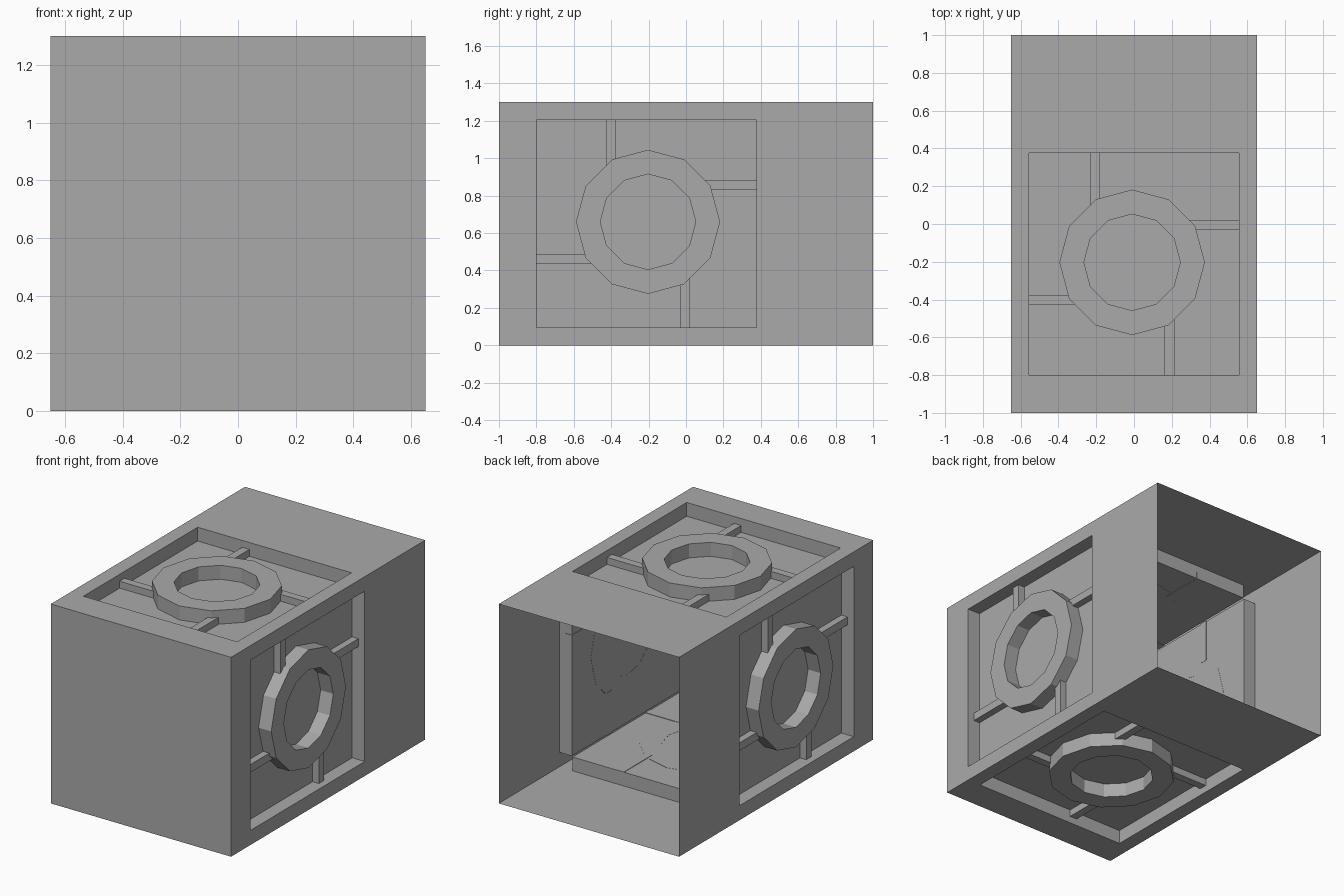
import bpy, bmesh
from math import pi, cos, sin
from mathutils import Matrix, Vector

cube = bpy.data.objects.get("Cube")
if cube:
    bpy.data.objects.remove(cube, do_unlink=True)

HALF = 0.65                       # half of the square cross-section
DEPTH = 0.09                      # recess depth
U0, U1, Y0, Y1 = -0.555, 0.555, -0.80, 0.377   # recess limits
CX, CY = -0.01, -0.203            # ring centre on each side

grey = bpy.data.materials.new("plain_grey")
grey.diffuse_color = (0.4, 0.4, 0.4, 1)
grey.use_nodes = True
grey.node_tree.nodes["Principled BSDF"].inputs["Base Color"].default_value = (0.4, 0.4, 0.4, 1)


def finish(bm, name):
    mesh = bpy.data.meshes.new(name)
    bm.to_mesh(mesh)
    bm.free()
    mesh.materials.append(grey)
    obj = bpy.data.objects.new(name, mesh)
    bpy.context.collection.objects.link(obj)
    return obj


def side_matrix(k):
    """Places a side modelled face-up onto one of the four long sides."""
    return Matrix.Translation((0, 0, HALF)) @ Matrix.Rotation(k * pi / 2, 4, 'Y')


def rect(bm, u0, u1, y0, y1, w):
    return [bm.verts.new((u, y, w)) for u, y in ((u0, y0), (u1, y0), (u1, y1), (u0, y1))]


def bridge(bm, a, b):
    n = len(a)
    for i in range(n):
        j = (i + 1) % n
        bm.faces.new((a[i], a[j], b[j], b[i]))


# Sheet shell: four recessed sides and a closed front, open at the back
bm = bmesh.new()
for k in range(4):
    outer = rect(bm, -HALF, HALF, -1, 1, HALF)
    rim = rect(bm, U0, U1, Y0, Y1, HALF)
    floor = rect(bm, U0, U1, Y0, Y1, HALF - DEPTH)
    bridge(bm, outer, rim)
    bridge(bm, rim, floor)
    bm.faces.new(floor)
    bmesh.ops.transform(bm, matrix=side_matrix(k), verts=outer + rim + floor)
corners = ((-HALF, 0), (HALF, 0), (HALF, 2 * HALF), (-HALF, 2 * HALF))
bm.faces.new([bm.verts.new((x, -1, z)) for x, z in corners])
bmesh.ops.remove_doubles(bm, verts=bm.verts, dist=0.0005)
finish(bm, "shell")


def make_ring(name, k):
    bm = bmesh.new()

    def loop(r, w):
        return [bm.verts.new((CX + r * cos(i * pi / 6), CY + r * sin(i * pi / 6), w))
                for i in range(12)]

    top, low = HALF + 0.001, HALF - DEPTH - 0.001
    loops = [loop(0.385, low), loop(0.385, top), loop(0.255, top), loop(0.255, low)]
    for a, b in zip(loops, loops[1:] + loops[:1]):
        bridge(bm, a, b)
    bm.transform(side_matrix(k))
    finish(bm, name)


def make_bars(name, k):
    """Pinwheel of four square bars from the ring to the recess walls."""
    bm = bmesh.new()
    reach = (U1 - CX, Y1 - CY, CX - U0, CY - Y0)
    low, high = HALF - DEPTH - 0.003, HALF - 0.045
    for i, end in enumerate(reach):
        start, stop = 0.29, end + 0.003
        offset = 0.198
        size = Vector((stop - start, 0.052, high - low))
        centre = Vector(((start + stop) / 2, offset, (low + high) / 2))
        spin = Matrix.Translation((CX, CY, 0)) @ Matrix.Rotation(i * pi / 2, 4, 'Z')
        bmesh.ops.create_cube(bm, size=1, matrix=spin @ Matrix.Translation(centre)
                              @ Matrix.Diagonal((*size, 1)))
    bm.transform(side_matrix(k))
    finish(bm, name)


# Rings and bars on every long side
for k, side in enumerate(("top", "left", "bottom", "right")):
    make_ring(side + "_ring", k)
    make_bars(side + "_bars", k)
